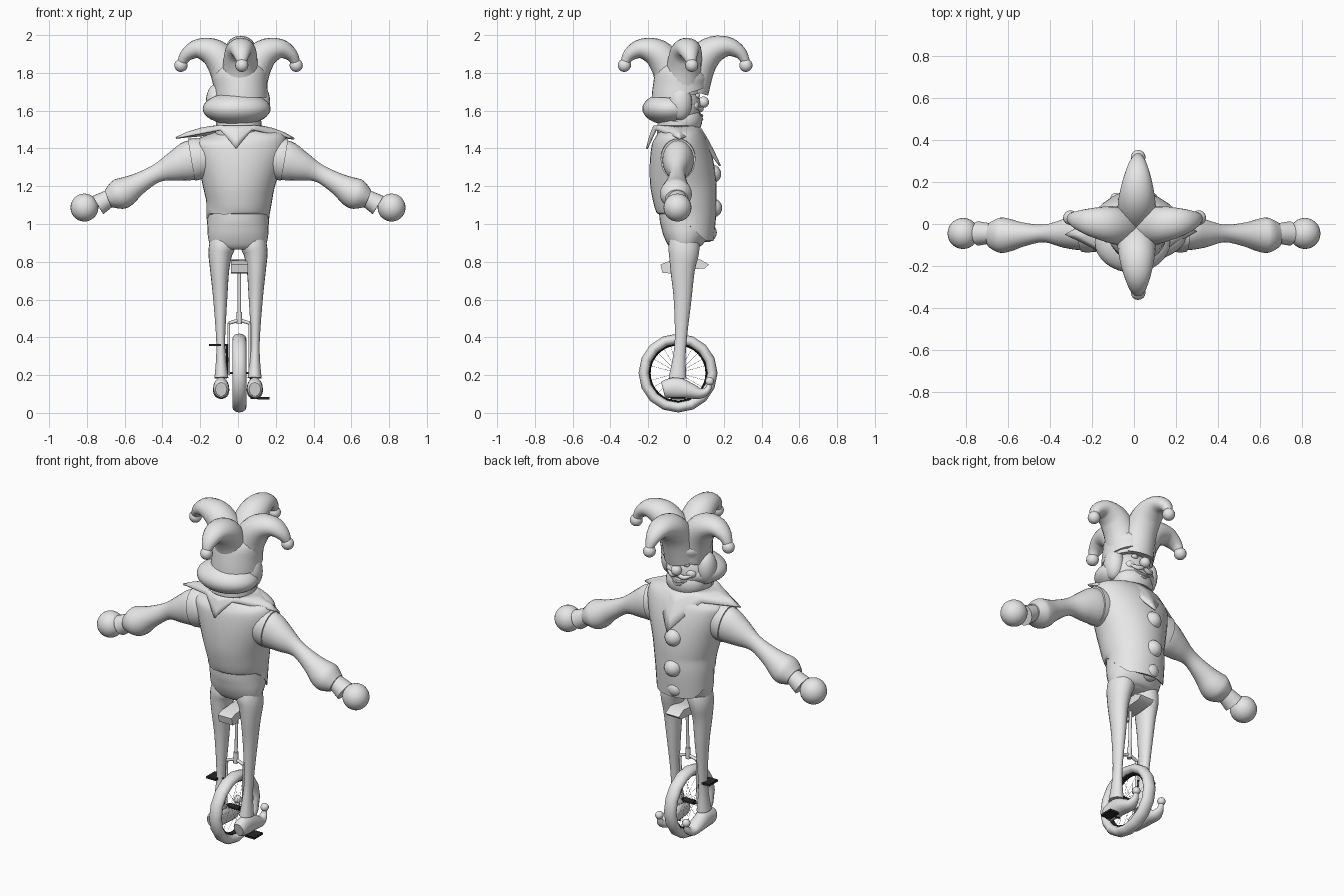
import bpy, bmesh, math
from mathutils import Vector, Matrix

if "Cube" in bpy.data.objects:
    bpy.data.objects.remove(bpy.data.objects["Cube"])


def material(name, v):
    m = bpy.data.materials.new(name)
    m.diffuse_color = (v, v, v, 1)
    m.use_nodes = True
    m.node_tree.nodes["Principled BSDF"].inputs["Base Color"].default_value = m.diffuse_color
    return m


grey = material("plain_grey", 0.8)
black = material("dark_metal", 0.02)


def finish(name, bm):
    bmesh.ops.recalc_face_normals(bm, faces=bm.faces)
    me = bpy.data.meshes.new(name)
    bm.to_mesh(me)
    bm.free()
    dark = any(w in name for w in ("pedal", "crank", "rim", "hub", "axle"))
    me.materials.append(black if dark else grey)
    ob = bpy.data.objects.new(name, me)
    bpy.context.collection.objects.link(ob)
    return ob


def spline(pts, sub):
    """Catmull-Rom interpolation of tuples."""
    P = [pts[0]] + list(pts) + [pts[-1]]
    out = []
    for i in range(1, len(P) - 2):
        for k in range(sub):
            t = k / sub
            out.append([0.5 * (2 * b + (c - a) * t + (2 * a - 5 * b + 4 * c - d) * t * t
                        + (3 * b - a - 3 * c + d) * t ** 3)
                        for a, b, c, d in zip(*P[i - 1:i + 3])])
    return out + [list(pts[-1])]


def loft(name, pts, side, n=20, sub=4):
    """Tube through (x, y, z, radius along side, other radius)."""
    pts = spline(pts, sub)
    c = [Vector(p[:3]) for p in pts]
    bm = bmesh.new()
    rings = []
    for i, p in enumerate(pts):
        t = (c[min(i + 1, len(c) - 1)] - c[max(i - 1, 0)]).normalized()
        u = t.cross(Vector(side)).normalized()
        s = u.cross(t)
        rings.append([bm.verts.new(c[i] + s * (p[3] * math.cos(2 * math.pi * k / n))
                                   + u * (p[4] * math.sin(2 * math.pi * k / n))) for k in range(n)])
    for a, b in zip(rings, rings[1:]):
        for k in range(n):
            bm.faces.new((a[k], a[(k + 1) % n], b[(k + 1) % n], b[k]))
    bm.faces.new(rings[0])
    bm.faces.new(rings[-1])
    return finish(name, bm)


def ball(name, loc, r, seg=20):
    r = (r, r, r) if isinstance(r, float) else r
    bm = bmesh.new()
    bmesh.ops.create_uvsphere(bm, u_segments=seg, v_segments=seg // 2 + 2, radius=1,
                              matrix=Matrix.Translation(loc) @ Matrix.Diagonal((*r, 1)))
    return finish(name, bm)


def rod(name, a, b, r, n=10):
    a, b = Vector(a), Vector(b)
    d = b - a
    bm = bmesh.new()
    bmesh.ops.create_cone(bm, cap_ends=True, segments=n, radius1=r, radius2=r, depth=d.length,
                          matrix=Matrix.Translation((a + b) / 2) @ d.to_track_quat('Z', 'Y').to_matrix().to_4x4())
    return finish(name, bm)


def ring(name, loc, R, r, width, seg, n):
    """Wheel ring around the x axis."""
    bm = bmesh.new()
    v = [[bm.verts.new((loc[0] + width * math.sin(q), loc[1] + (R + r * math.cos(q)) * math.cos(p),
                        loc[2] + (R + r * math.cos(q)) * math.sin(p)))
          for q in (2 * math.pi * j / n for j in range(n))]
         for p in (2 * math.pi * i / seg for i in range(seg))]
    for i in range(seg):
        for j in range(n):
            a, b = v[i], v[(i + 1) % seg]
            bm.faces.new((a[j], a[(j + 1) % n], b[(j + 1) % n], b[j]))
    return finish(name, bm)


X, Y, Z = (1, 0, 0), (0, 1, 0), (0, 0, 1)

# Shirt whose hem drops at the front, trousers and neck
shirt = loft("shirt", [(0, .004, .93, .164, .142), (0, .005, 1.055, .168, .156), (.005, -.005, 1.13, .176, .168),
                       (.005, -.015, 1.22, .196, .175), (.008, -.025, 1.33, .228, .168),
                       (.01, -.035, 1.42, .247, .15), (.008, -.04, 1.465, .225, .13),
                       (.005, -.045, 1.495, .13, .11)], X, 32)
for v in shirt.data.vertices:
    if v.co.z < 1.05:
        drop = min(max((v.co.y + .04) / .14, 0), 1)
        v.co.z = 1.055 - (1.055 - v.co.z) * (.03 + 1.1 * drop)
loft("trousers", [(0, .005, 1.09, .163, .15), (0, .002, 1.0, .162, .14),
                  (0, -.005, .94, .16, .12), (0, -.01, .89, .148, .09),
                  (0, -.01, .868, .12, .06)], X, 32)
loft("neck", [(0, -.045, 1.44, .12, .11), (.005, -.04, 1.55, .12, .11)], X)
for i, (y, z) in enumerate([(.135, 1.265), (.14, 1.085), (.112, .955)]):
    ball("button_%d" % i, (-.015, y, z), .051)

# Four pointed collar
bm = bmesh.new()
tips = [(.30, -.035, 1.455), (0, .185, 1.31), (-.33, -.05, 1.46), (-.01, -.212, 1.40)]
valleys = [(.14, .06, 1.475), (-.14, .06, 1.475), (-.095, -.165, 1.50), (.075, -.165, 1.50)]
inner, outer = [], []
steps = 8
for q in range(4):
    a, b, c = Vector(tips[q]), Vector(valleys[q]), Vector(tips[(q + 1) % 4])
    for s, e in ((a, b), (b, c)):
        for k in range(steps):
            outer.append(s.lerp(e, k / steps))
for k in range(len(outer)):
    a = 2 * math.pi * k / len(outer)
    inner.append(Vector((.122 * math.cos(a), -.05 + .122 * math.sin(a), 1.522)))
rows = []
for f, lift in ((0, 0), (.35, .01), (.7, .01), (1, 0)):
    rows.append([bm.verts.new(i.lerp(o, f) + Vector((0, 0, lift))) for i, o in zip(inner, outer)])
N = len(outer)
for a, b in zip(rows, rows[1:]):
    for k in range(N):
        bm.faces.new((a[k], b[k], b[(k + 1) % N], a[(k + 1) % N]))
collar = finish("collar", bm)
mod = collar.modifiers.new("thickness", 'SOLIDIFY')
mod.thickness = .01

# Head, hair and face
ball("head", (.003, -.035, 1.62), (.132, .113, .13), 28)
ball("jaw", (.003, -.012, 1.55), (.12, .098, .092), 28)
ball("hair", (-.007, -.085, 1.61), (.18, .146, .086), 32)
ball("nose", (0, .092, 1.645), .03)
for s, n in ((1, "right"), (-1, "left")):
    ball(n + "_hair_tuft", (.118 * s, -.03, 1.645), (.052, .062, .095))
    ball(n + "_eye", (.045 * s, .06, 1.68), (.02, .014, .014))
    loft(n + "_brow", [(.02 * s, .07, 1.705, .006, .006), (.05 * s, .062, 1.715, .009, .008),
                       (.08 * s, .04, 1.70, .004, .004)], Z, 8)
    loft(n + "_moustache", [(.005 * s, .082, 1.615, .01, .01), (.04 * s, .078, 1.605, .014, .012),
                            (.08 * s, .06, 1.62, .004, .004)], Z, 10)
    ball(n + "_cheek", (.06 * s, .04, 1.625), (.035, .03, .028))
for n, d in (("lower_lip", .03), ("upper_lip", .012)):
    loft(n, [(-.05, .066, 1.585, .005, .005), (0, .083, 1.585 - d, .009, .009),
             (.05, .066, 1.585, .005, .005)], Z, 8)

# Hat with four curled horns, each ending in a bobble
hat = loft("hat_base", [(.018, -.035, 1.67, .14, .147), (.016, -.031, 1.72, .14, .145),
                        (.01, -.018, 1.80, .14, .138), (.003, -.005, 1.87, .08, .08)], X, 32)
for v in hat.data.vertices:
    if v.co.z < 1.78:
        v.co.z += .32 * max(v.co.y + .05, -.03) * (1.78 - v.co.z) / .1
horn = [(.035, 1.71, .10, .10), (.075, 1.83, .092, .09), (.135, 1.905, .085, .076),
        (.215, 1.927, .066, .053), (.275, 1.895, .043, .035), (.302, 1.845, .022, .022)]
for n, dx, dy, k, up, off in (("right", 1, 0, 1.02, 0, .015), ("left", -1, 0, 1, 0, .015),
                              ("front", 0, 1, 1.05, .014, .005), ("back", 0, -1, 1.08, 0, .012)):
    path = []
    for i, (r, z, a, b) in enumerate(horn):
        f = i / 5
        x, y = dx * r * k, dy * r * k
        if dx:
            y += -.02 * (1 - f) + .03 * f
            x += .012 * (1 - f)
        else:
            x += .01 * (1 - f) + .02 * f
            y -= .015 * (1 - f)
        path.append((x, y, z + up * f ** .3, a, b))
    loft(n + "_horn", path, (dy, dx, 0), 20, 4)
    ball(n + "_bobble", (path[-1][0], path[-1][1], 1.84), .035, 16)

# Arms, legs and shoes on both sides
for s, n in ((1, "right"), (-1, "left")):
    loft(n + "_armhole", [(.13 * s, -.04, 1.36, .085, .085), (.20 * s, -.042, 1.348, .092, .108),
                          (.247 * s, -.042, 1.34, .092, .113)], Y, 24)
    loft(n + "_sleeve", [(.17 * s, -.04, 1.36, .075, .09), (.25 * s, -.042, 1.336, .083, .106),
                         (.335 * s, -.045, 1.305, .068, .08), (.43 * s, -.045, 1.268, .042, .048),
                         (.53 * s, -.05, 1.212, .058, .058), (.60 * s, -.053, 1.17, .08, .08),
                         (.64 * s, -.053, 1.153, .083, .078), (.685 * s, -.05, 1.135, .06, .05)], Y, 24)
    loft(n + "_wrist", [(.66 * s, -.047, 1.15, .045, .042), (.705 * s, -.045, 1.122, .052, .05),
                        (.742 * s, -.045, 1.10, .058, .056)], Y)
    ball(n + "_hand", (.813 * s, -.045, 1.087), .074, 24)
    loft(n + "_leg", [(.075 * s, -.008, .96, .06, .07), (.083 * s, -.011, .89, .069, .082),
                      (.094 * s, -.012, .84, .063, .079),
                      (.097 * s, -.018, .75, .05, .064), (.094 * s, -.018, .6, .037, .047),
                      (.092 * s, -.027, .4, .024, .032), (.09 * s, -.036, .29, .026, .034),
                      (.088 * s, -.045, .185, .037, .047)], X)
    loft(n + "_shoe", [(.089 * s, -.122, .125, .03, .037), (.089 * s, -.105, .128, .04, .048),
                       (.089 * s, -.045, .132, .042, .056), (.089 * s, .02, .117, .043, .042),
                       (.089 * s, .075, .103, .036, .028), (.089 * s, .113, .12, .022, .018),
                       (.089 * s, .125, .155, .012, .012)], X)
    ball(n + "_shoe_bobble", (.089 * s, .125, .167), .023, 14)

# Unicycle wheel
C = Vector((.007, -.042, .211))
ring("tyre", C, .181, .028, .037, 16, 12)
ring("rim", C, .152, .007, .018, 32, 8)
rod("hub", C - Vector((.035, 0, 0)), C + Vector((.035, 0, 0)), .014, 14)
rod("axle", C - Vector((.07, 0, 0)), C + Vector((.07, 0, 0)), .006)
for i in range(24):
    a = 2 * math.pi * i / 24
    d = Vector((0, math.cos(a), math.sin(a)))
    rod("spoke_%d" % i, C + d * .012 + Vector((.025 * (-1) ** i, 0, 0)), C + d * .15, .0008, 4)

# Cranks and flat pedals, one up and one down
for n, s, z, x in (("right", 1, .078, .135), ("left", -1, .36, -.122)):
    rod(n + "_crank", (.007 + .062 * s, -.042, .211), (.007 + .066 * s, -.042, z), .007, 8)
    rod(n + "_pedal_pin", (.007 + .06 * s, -.042, z), (x, -.042, z), .005, 8)
    bm = bmesh.new()
    bmesh.ops.create_cube(bm, size=1, matrix=Matrix.Translation((x, -.042, z)) @ Matrix.Diagonal((.062, .08, .012, 1)))
    finish(n + "_pedal", bm)

# Fork, seat post and saddle
for s, n in ((1, "right"), (-1, "left")):
    rod(n + "_fork_leg", (.007 + .055 * s, -.042, .20), (.007 + .055 * s, -.035, .475), .007)
    rod(n + "_fork_shoulder", (.007 + .055 * s, -.035, .475), (.007, -.03, .492), .009)
rod("fork_collar", (.007, -.031, .47), (.007, -.03, .535), .014, 12)
rod("seat_post", (.007, -.03, .48), (.007, -.02, .78), .009)
bm = bmesh.new()
profile = [(-.135, .785), (-.10, .80), (0, .805), (.075, .812), (.122, .785), (.10, .765),
           (0, .758), (-.07, .755), (-.08, .738), (-.125, .742)]
lo, hi = ([bm.verts.new((x, y, z)) for y, z in profile] for x in (-.038, .052))
bm.faces.new(lo)
bm.faces.new(hi)
for i in range(len(lo)):
    j = (i + 1) % len(lo)
    bm.faces.new((lo[i], lo[j], hi[j], hi[i]))
finish("saddle", bm)

# Smooth shading with crisp edges
bpy.ops.object.select_all(action='SELECT')
bpy.context.view_layer.objects.active = collar
bpy.ops.object.shade_smooth_by_angle(angle=math.radians(40))
